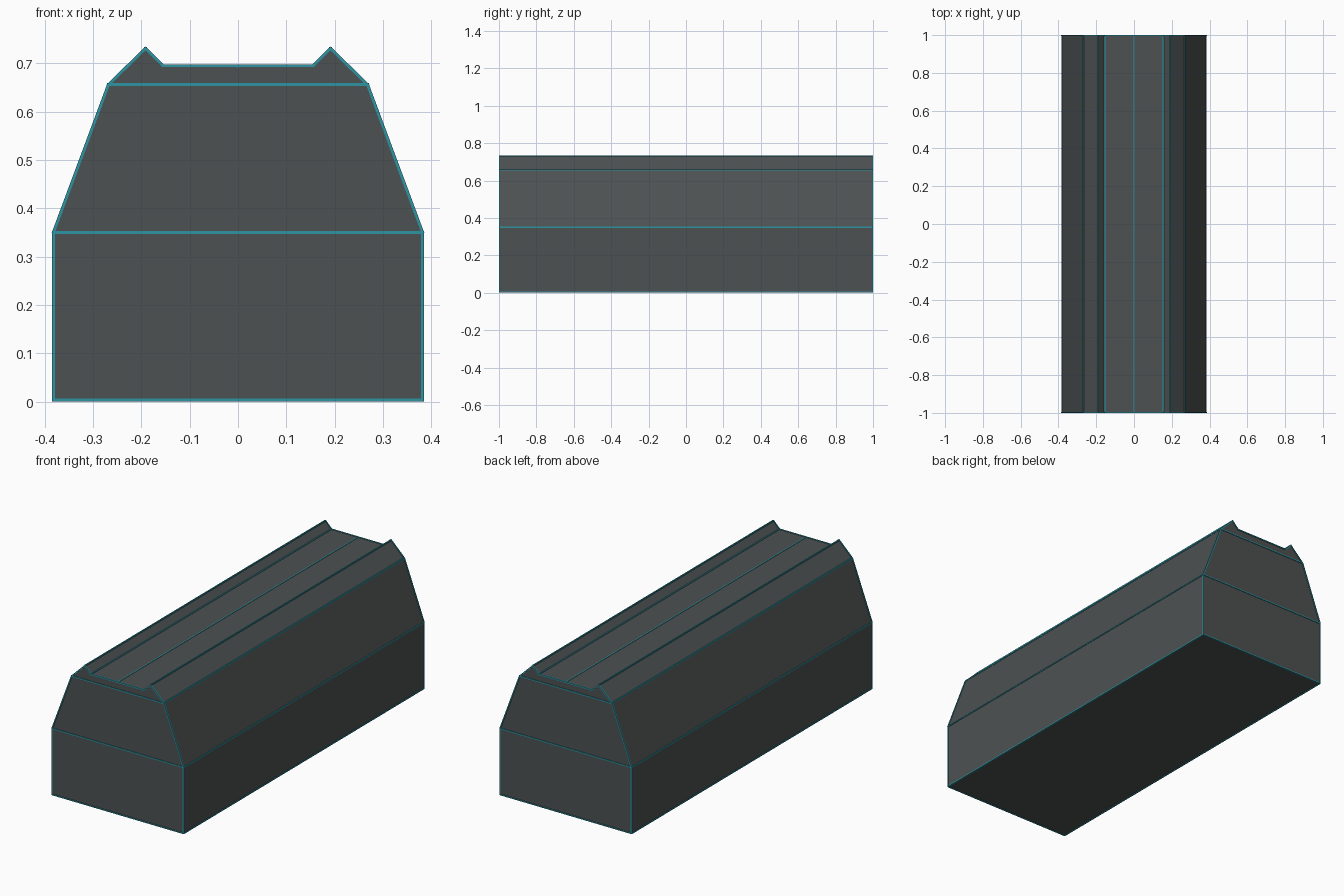
import bpy, bmesh
from mathutils import Vector, Matrix

if "Cube" in bpy.data.objects:
    bpy.data.objects.remove(bpy.data.objects["Cube"])

T = 0.006            # trim thickness
L = 1 - T / 2        # half length of the hull


def material(name, color):
    m = bpy.data.materials.new(name)
    m.diffuse_color = color
    m.use_nodes = True
    m.node_tree.nodes["Principled BSDF"].inputs["Base Color"].default_value = m.diffuse_color
    return m


def make_object(name, bm, mat):
    bmesh.ops.recalc_face_normals(bm, faces=bm.faces)
    me = bpy.data.meshes.new(name)
    bm.to_mesh(me)
    bm.free()
    me.materials.append(mat)
    ob = bpy.data.objects.new(name, me)
    bpy.context.collection.objects.link(ob)
    return ob


def bar(bm, a, b):
    """Square strip from a to b, ends extended to meet at the corners."""
    a, b = Vector(a), Vector(b)
    d = b - a
    rot = d.to_track_quat('Y', 'Z').to_matrix().to_4x4()
    size = Matrix.Diagonal((T, d.length + T * 0.7, T, 1))
    bmesh.ops.create_cube(bm, size=1, matrix=Matrix.Translation((a + b) / 2) @ rot @ size)


dark = material("dark_panel", (0.075, 0.083, 0.083, 1))
teal = material("teal_trim", (0.025, 0.30, 0.37, 1))

# Half cross-section, mirrored into a closed outline
half = [(0.382, T / 2), (0.382, 0.35), (0.268, 0.656), (0.191, 0.731), (0.155, 0.695)]
outline = half + [(-x, z) for x, z in reversed(half)]

# Solid hull
bm = bmesh.new()
face = bm.faces.new([bm.verts.new((x, -L, z)) for x, z in outline])
ext = bmesh.ops.extrude_face_region(bm, geom=[face], use_keep_orig=True)
for v in ext["geom"]:
    if isinstance(v, bmesh.types.BMVert):
        v.co.y = L
make_object("hull", bm, dark)

# Long trim strips on every ridge, plus the roof centre line
bm = bmesh.new()
for x, z in outline + [(0, 0.694)]:
    bar(bm, (x, -L, z), (x, L, z))
make_object("long_trim", bm, teal)

# End trim: outline and the two cross lines
for name, y in (("front_trim", -L), ("back_trim", L)):
    bm = bmesh.new()
    for (x0, z0), (x1, z1) in zip(outline, outline[1:] + outline[:1]):
        bar(bm, (x0, y, z0), (x1, y, z1))
    for x, z in half[1:3]:
        bar(bm, (-x, y, z), (x, y, z))
    make_object(name, bm, teal)
